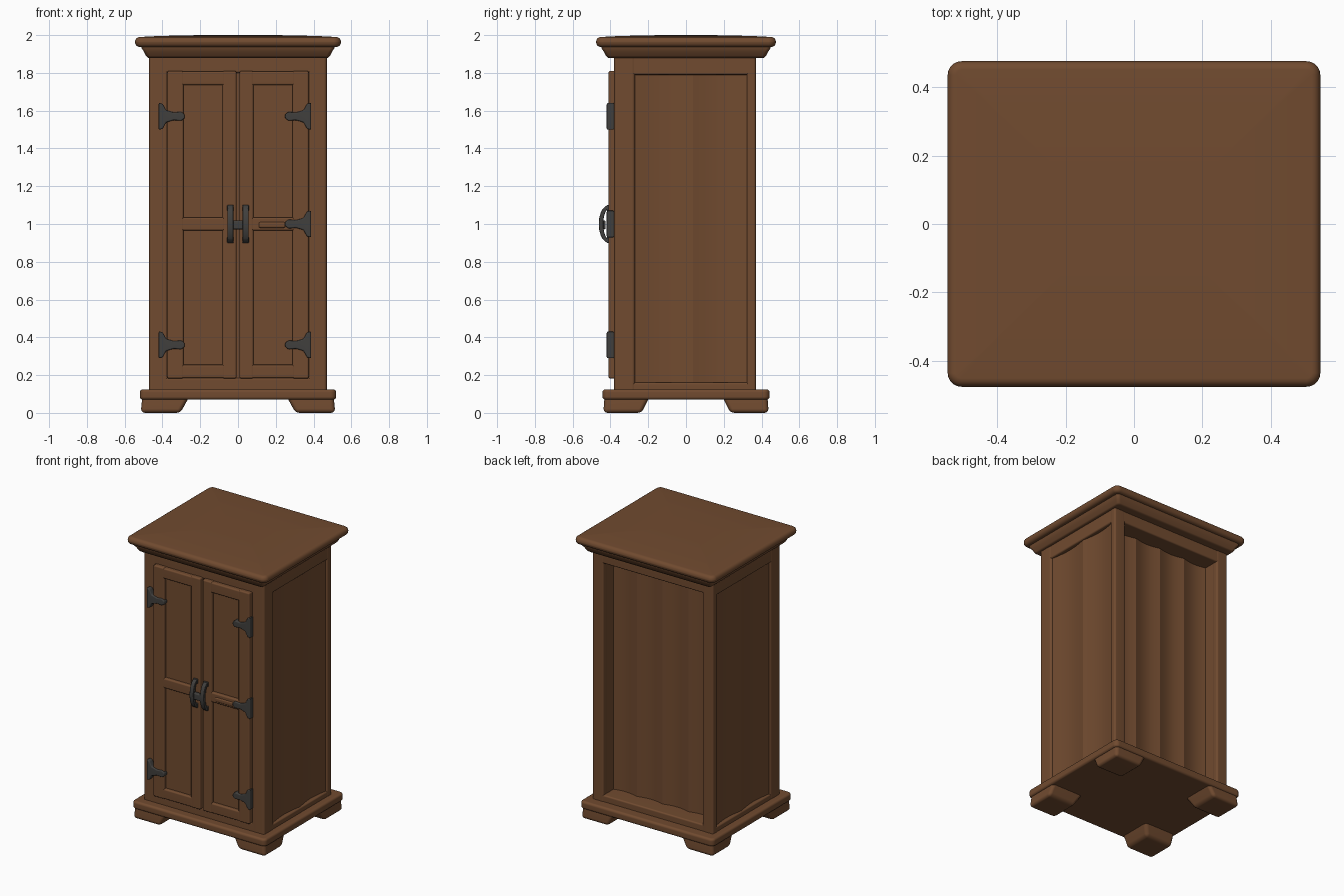
import bpy, bmesh, math
from mathutils import Vector, Matrix

cube = bpy.data.objects.get("Cube")
if cube:
    bpy.data.objects.remove(cube, do_unlink=True)


def material(name, rgb):
    m = bpy.data.materials.new(name)
    m.use_nodes = True
    m.diffuse_color = (*rgb, 1)
    bsdf = m.node_tree.nodes["Principled BSDF"]
    bsdf.inputs["Base Color"].default_value = (*rgb, 1)
    bsdf.inputs["Roughness"].default_value = 0.8
    return m


WOOD = material("brown wood", (0.165, 0.07, 0.029))
IRON = material("dark iron", (0.052, 0.05, 0.047))


def finish(name, bm, mat, bevel=0.0, segments=3):
    """Round the edges, make the object and shade it smooth."""
    bmesh.ops.recalc_face_normals(bm, faces=bm.faces)
    if bevel:
        edges = [e for e in bm.edges if e.calc_face_angle(0) > math.radians(15)]
        bmesh.ops.bevel(bm, geom=edges, offset=bevel, segments=segments,
                        profile=0.5, affect='EDGES', clamp_overlap=True)
    mesh = bpy.data.meshes.new(name)
    bm.to_mesh(mesh)
    bm.free()
    mesh.materials.append(mat)
    ob = bpy.data.objects.new(name, mesh)
    bpy.context.collection.objects.link(ob)
    bpy.ops.object.select_all(action='DESELECT')
    bpy.context.view_layer.objects.active = ob
    ob.select_set(True)
    bpy.ops.object.shade_smooth_by_angle(angle=math.radians(45))
    ob.modifiers.new("even_normals", 'WEIGHTED_NORMAL').keep_sharp = True
    return ob


def box(name, x, y, z, bevel=0.01, mat=WOOD):
    lo, hi = Vector((x[0], y[0], z[0])), Vector((x[1], y[1], z[1]))
    bm = bmesh.new()
    bmesh.ops.create_cube(bm, size=1, matrix=Matrix.Translation((lo + hi) / 2)
                          @ Matrix.Diagonal((*(abs(v) for v in hi - lo), 1)))
    return finish(name, bm, mat, bevel)


def prism(name, points, offset, bevel, mat):
    """Extrude a flat outline along an offset."""
    bm = bmesh.new()
    face = bm.faces.new([bm.verts.new(p) for p in points])
    ext = bmesh.ops.extrude_face_region(bm, geom=[face])
    moved = [g for g in ext["geom"] if isinstance(g, bmesh.types.BMVert)]
    bmesh.ops.translate(bm, verts=moved, vec=offset)
    return finish(name, bm, mat, bevel, 2)


def hollow_plank(name, start, end, back, out, dip):
    """Upright plank from start to end (xy), its outer face dipping in the middle."""
    start, end, out = Vector(start), Vector(end), Vector(out)
    pts = [start - out * back]
    for i in range(11):
        t = i / 10
        pts.append(start.lerp(end, t) - out * dip * math.sin(math.pi * t))
    pts.append(end - out * back)
    prism(name, [(p.x, p.y, 0.14) for p in pts], (0, 0, 1.68), 0, WOOD)


def loft(name, rings, bevel=0.0):
    """Skin a stack of matching outlines and cap both ends."""
    bm = bmesh.new()
    loops = [[bm.verts.new(p) for p in ring] for ring in rings]
    bm.faces.new(loops[0][::-1])
    bm.faces.new(loops[-1])
    for a, b in zip(loops, loops[1:]):
        for i in range(len(a)):
            k = (i + 1) % len(a)
            bm.faces.new((a[i], a[k], b[k], b[i]))
    return finish(name, bm, WOOD, bevel)


def rounded_ring(x, y, z, radius):
    ring = []
    for q, (sx, sy) in enumerate(((1, 1), (-1, 1), (-1, -1), (1, -1))):
        for i in range(6):
            a = math.pi / 2 * (q + i / 5)
            ring.append((sx * (x - radius) + radius * math.cos(a),
                         sy * (y - radius) + radius * math.sin(a), z))
    return ring


def rounded_slab(name, x, y, z, radius, edge, crown=()):
    """Board with rounded corners and soft rims; crown adds (inset, height) rings."""
    arc = [math.pi / 2 * i / 4 for i in range(5)]
    rims = [(edge * (1 - math.sin(a)), z[0] + edge * (1 - math.cos(a))) for a in arc]
    rims += [(inset, z[0] + z[1] - h) for inset, h in reversed(rims)]
    rims += crown
    loft(name, [rounded_ring(x - d, y - d, h, max(radius - d, 0.005)) for d, h in rims])


def block_ring(x, y, z):
    return [(x[0], y[0], z), (x[1], y[0], z), (x[1], y[1], z), (x[0], y[1], z)]


# Slightly crowned top board, cornice and base board
rounded_slab("top_board", 0.545, 0.476, (1.937, 1.99), 0.04, 0.025,
             [(0.1, 1.994), (0.22, 1.998), (0.36, 2.0)])
loft("cornice", [rounded_ring(0.475 + d, 0.412 + d, z, 0.02) for d, z in
                 ((0, 1.88), (0.012, 1.89), (0.022, 1.91), (0.036, 1.932), (0.036, 1.96))])
rounded_slab("base_board", 0.52, 0.442, (0.07, 0.125), 0.03, 0.016)

# Corner feet, sloping inward under the base
for side, sx in (("left", 1), ("right", -1)):
    for end, sy in (("front", -1), ("back", 1)):
        loft(f"{end}_{side}_foot",
             [block_ring((sx * 0.515, sx * 0.305), (sy * 0.438, sy * 0.235), 0),
              block_ring((sx * 0.505, sx * 0.25), (sy * 0.43, sy * 0.185), 0.1)], 0.022)

# Cabinet core and corner posts
box("cabinet_core", (-0.42, 0.42), (-0.365, 0.2), (0.1, 1.9), 0)
for side, sx in (("left", 1), ("right", -1)):
    box(f"front_{side}_post", (sx * 0.37, sx * 0.47), (-0.38, -0.27), (0.1, 1.9), 0.015)
    box(f"back_{side}_post", (sx * 0.385, sx * 0.47), (0.322, 0.37), (0.1, 1.9), 0.012)
    # Side rails and planks
    box(f"{side}_top_rail", (sx * 0.385, sx * 0.468), (-0.3, 0.35), (1.79, 1.9))
    box(f"{side}_bottom_rail", (sx * 0.385, sx * 0.468), (-0.3, 0.35), (0.1, 0.16))
    for n, (y0, y1) in enumerate(((-0.275, 0.037), (0.037, 0.328))):
        hollow_plank(f"{side}_plank_{n + 1}", (sx * 0.458, y0), (sx * 0.458, y1),
                     0.073, (sx, 0), 0.018)

# Front and back rails
box("front_top_rail", (-0.4, 0.4), (-0.38, -0.3), (1.8, 1.9))
box("front_bottom_rail", (-0.4, 0.4), (-0.38, -0.3), (0.1, 0.185))
box("back_top_rail", (-0.42, 0.42), (0.18, 0.368), (1.8, 1.9))
box("back_bottom_rail", (-0.42, 0.42), (0.18, 0.368), (0.1, 0.17))

# Recessed back planks
for n in range(4):
    x0 = -0.4 + 0.2 * n
    hollow_plank(f"back_plank_{n + 1}", (x0, 0.26), (x0 + 0.2, 0.26), 0.08, (0, 1), 0.016)

# Doors: stiles, rails and sunken panels
for side, sx in (("left", 1), ("right", -1)):
    def part(name, x0, x1, z, front=-0.41, bevel=0.01):
        box(f"{side}_door_{name}", (sx * x0, sx * x1), (front, -0.36), z, bevel)
    part("inner_stile", 0.008, 0.082, (0.182, 1.81))
    part("outer_stile", 0.288, 0.375, (0.182, 1.81))
    part("top_rail", 0.07, 0.3, (1.735, 1.808))
    part("middle_rail", 0.07, 0.3, (0.965, 1.035))
    part("bottom_rail", 0.07, 0.3, (0.184, 0.255))
    for level, z in (("lower", (0.24, 0.975)), ("upper", (1.025, 1.745))):
        part(f"{level}_panel", 0.07, 0.3, z, -0.388, 0)
box("rail_sliver", (0.11, 0.25), (-0.418, -0.4), (0.98, 1.01), 0.008)

# Strap hinges: upright plate with a flared arm
HINGE = [(0, 0.072), (0.022, 0.066), (0.04, 0.032), (0.08, 0.02), (0.12, 0.024),
         (0.138, 0.01)]
outline = HINGE + [(d, -h) for d, h in reversed(HINGE)]
for side, sx, edge, heights in (("left", 1, 0.387, (0.36, 1.0, 1.57)),
                                ("right", -1, 0.42, (0.36, 1.57))):
    for n, z in enumerate(heights):
        prism(f"{side}_hinge_{n + 1}",
              [(sx * (edge - d), -0.38, z + h) for d, h in outline],
              (0, -0.04, 0), 0.007, IRON)

# Bowed door handles and the latch between them
for side, sx in (("left", 1), ("right", -1)):
    bow = [(0.1 * math.cos(math.pi * i / 10), math.sin(math.pi * i / 10)) for i in range(11)]
    pts = [(sx * 0.025, -0.41 - 0.052 * s, 1 + c) for c, s in bow]
    pts += [(sx * 0.025, -0.41 - 0.028 * s, 1 + 0.8 * c) for c, s in reversed(bow)]
    prism(f"{side}_handle", pts, (sx * 0.031, 0, 0), 0.005, IRON)
    for end, z in (("upper", 1.085), ("lower", 0.915)):
        box(f"{side}_handle_{end}_mount", (sx * 0.023, sx * 0.058), (-0.42, -0.4),
            (z - 0.016, z + 0.016), 0.005, IRON)
box("latch_bar", (-0.04, 0.04), (-0.455, -0.425), (0.972, 1.018), 0.007, IRON)
